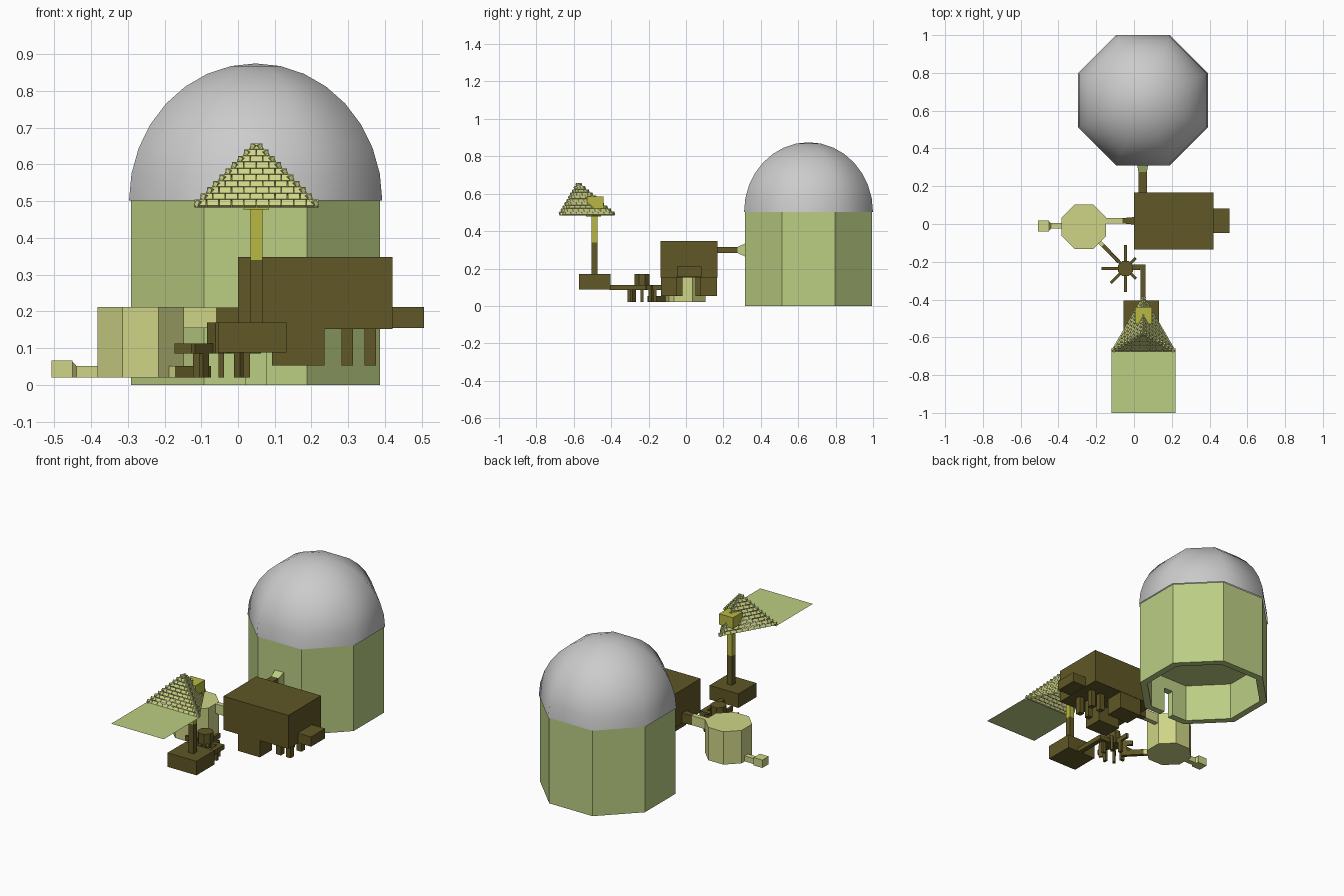
import bpy, bmesh, math
from mathutils import Matrix, Vector

if "Cube" in bpy.data.objects:
    bpy.data.objects.remove(bpy.data.objects["Cube"])


def mat(name, col):
    m = bpy.data.materials.new(name)
    m.diffuse_color = (*col, 1)
    m.use_nodes = True
    m.node_tree.nodes["Principled BSDF"].inputs["Base Color"].default_value = m.diffuse_color
    return m


GREEN = mat("green", (0.50, 0.62, 0.23))
LIME = mat("lime", (0.62, 0.66, 0.24))
BROWN = mat("brown", (0.115, 0.095, 0.019))
YELLOW = mat("yellow", (0.48, 0.48, 0.055))


def finish(name, bm, m=None):
    bmesh.ops.recalc_face_normals(bm, faces=bm.faces)
    me = bpy.data.meshes.new(name)
    bm.to_mesh(me)
    bm.free()
    ob = bpy.data.objects.new(name, me)
    bpy.context.collection.objects.link(ob)
    if m:
        me.materials.append(m)
    return ob


def box(name, x, y, z, m):
    bm = bmesh.new()
    c = Vector((sum(x) / 2, sum(y) / 2, sum(z) / 2))
    s = (x[1] - x[0], y[1] - y[0], z[1] - z[0])
    bmesh.ops.create_cube(bm, size=1, matrix=Matrix.Translation(c) @ Matrix.Diagonal((*s, 1)))
    return finish(name, bm, m)


def prism(name, cx, cy, apothem, z, m):
    """Eight-sided drum with flats facing the axes."""
    bm = bmesh.new()
    r = apothem / math.cos(math.pi / 8)
    ring = []
    for i in range(8):
        a = (i + 0.5) * math.pi / 4
        ring.append(bm.verts.new((cx + r * math.cos(a), cy + r * math.sin(a), z[0])))
    f = bm.faces.new(ring)
    top = bmesh.ops.extrude_face_region(bm, geom=[f])["geom"]
    vs = [v for v in top if isinstance(v, bmesh.types.BMVert)]
    bmesh.ops.translate(bm, verts=vs, vec=(0, 0, z[1] - z[0]))
    if f.is_valid and len(bm.faces) == 9:
        bm.faces.new(ring)
    return finish(name, bm, m)


def bar(name, p, q, w, z, m, w2=None, z2=None):
    """Level bar from p to q; the far end may flare to w2, z2."""
    bm = bmesh.new()
    p, q = Vector(p), Vector(q)
    n = Vector((-(q - p).y, (q - p).x)).normalized()
    rings = []
    for c, ww, zz in ((p, w, z), (q, w2 or w, z2 or z)):
        a, b = c + n * ww / 2, c - n * ww / 2
        rings.append([bm.verts.new((*k, h)) for k, h in
                      ((a, zz[0]), (b, zz[0]), (b, zz[1]), (a, zz[1]))])
    r0, r1 = rings
    bm.faces.new(r0)
    bm.faces.new(r1)
    for i in range(4):
        j = (i + 1) % 4
        bm.faces.new((r0[i], r0[j], r1[j], r1[i]))
    return finish(name, bm, m)


# Silo: open underneath, with a doorway in the front wall
silo = prism("silo_wall", 0.048, 0.655, 0.339, (0, 0.502), GREEN)
cuts = [prism("silo_cutter", 0.048, 0.655, 0.30, (-0.1, 0.22), GREEN),
        box("door_cutter", (0.02, 0.078), (0.25, 0.45), (-0.1, 0.15), GREEN)]
bpy.context.view_layer.objects.active = silo
for c in cuts:
    c.hide_render = True
    b = silo.modifiers.new("cut", "BOOLEAN")
    b.operation, b.object, b.solver = "DIFFERENCE", c, "EXACT"
    bpy.ops.object.modifier_apply(modifier=b.name)
    bpy.data.objects.remove(c)

# Smooth grey dome: upper half of an eight-sided sphere
bm = bmesh.new()
bmesh.ops.create_uvsphere(bm, u_segments=8, v_segments=16, radius=0.373,
                          matrix=Matrix.Translation((0.048, 0.655, 0.502)) @ Matrix.Rotation(math.pi / 8, 4, "Z"))
bmesh.ops.delete(bm, geom=[v for v in bm.verts if v.co.z < 0.5], context="VERTS")
dome = finish("silo_dome", bm)
for poly in dome.data.polygons:
    poly.use_smooth = True

# Main building with hanging blocks and pillars
box("building", (0, 0.42), (-0.135, 0.168), (0.152, 0.348), BROWN)
box("side_annex", (0.42, 0.506), (-0.048, 0.082), (0.155, 0.212), BROWN)
box("front_under_block", (0.093, 0.235), (-0.133, -0.02), (0.053, 0.153), BROWN)
box("back_under_block", (0.093, 0.235), (0.055, 0.166), (0.053, 0.153), BROWN)
for i, x in enumerate((0.282, 0.344)):
    for j, y in enumerate((-0.05, 0.05)):
        box(f"pillar_{i}{j}", (x, x + 0.031), (y, y + 0.031), (0.053, 0.153), BROWN)

# Link from building to silo
bar("silo_link", (0.046, 0.168), (0.046, 0.275), 0.045, (0.283, 0.315), BROWN)
bar("silo_link_flare", (0.046, 0.275), (0.046, 0.32), 0.045, (0.283, 0.315), GREEN, 0.06, (0.262, 0.336))

# Side drum, its link to the building and its outlet
prism("drum", -0.265, -0.015, 0.118, (0.02, 0.212), LIME)
bar("drum_link", (-0.155, 0.017), (-0.06, 0.017), 0.028, (0.155, 0.211), LIME)
bar("drum_link_end", (-0.06, 0.017), (0.002, 0.017), 0.028, (0.155, 0.211), BROWN, 0.04)
bar("outlet_pipe", (-0.38, -0.01), (-0.445, -0.01), 0.03, (0.02, 0.052), LIME)
bar("outlet_flare", (-0.44, -0.01), (-0.452, -0.01), 0.03, (0.02, 0.052), LIME, 0.055, (0.02, 0.065))
box("outlet_box", (-0.507, -0.45), (-0.039, 0.019), (0.02, 0.066), LIME)

# Rotary hub with spokes and short legs
hub = Vector((-0.045, -0.235))
prism("hub", hub.x, hub.y, 0.04, (0.086, 0.17), BROWN)
for i, length in enumerate((0.07, 0.075, 0.125, 0.11, 0.128, 0.11, 0.125, 0.075)):
    d = Vector((math.cos(i * math.pi / 4), math.sin(i * math.pi / 4)))
    bar(f"spoke_{i}", hub, hub + d * length, 0.015, (0.086, 0.113), BROWN)
    bar(f"leg_{i}", hub + d * 0.055, hub + d * 0.078, 0.015, (0.02, 0.09), BROWN)
bar("drum_pipe", (-0.08, -0.2), (-0.165, -0.113), 0.02, (0.02, 0.052), BROWN)
bar("drum_pipe_end", (-0.165, -0.113), (-0.2, -0.08), 0.02, (0.02, 0.052), LIME)
box("feed_arm", (-0.02, 0.062), (-0.24, -0.215), (0.086, 0.113), BROWN)
box("feed_arm_bend", (0.034, 0.062), (-0.41, -0.215), (0.086, 0.113), BROWN)

# Mast on its base
box("mast_base", (-0.055, 0.132), (-0.572, -0.405), (0.088, 0.17), BROWN)
box("mast_lower", (0.034, 0.066), (-0.505, -0.473), (0.168, 0.34), BROWN)
box("mast_upper", (0.034, 0.066), (-0.505, -0.473), (0.34, 0.49), YELLOW)
box("mast_head_plate", (0.015, 0.085), (-0.535, -0.455), (0.478, 0.525), YELLOW)
box("mast_head", (0.005, 0.095), (-0.53, -0.44), (0.522, 0.585), YELLOW)

# Brick roof: three triangular brick faces around the mast head
ROWS = 10
RISE, RUN = 0.17, 0.095
tilt = math.atan2(RUN, RISE)
slope = math.hypot(RISE, RUN)
for k in range(3):
    bm = bmesh.new()
    place = (Matrix.Translation((0.05, -0.575, 0.485)) @ Matrix.Rotation(k * 2 * math.pi / 3, 4, "Z")
             @ Matrix.Translation((0, -RUN, 0)) @ Matrix.Rotation(-tilt, 4, "X"))
    for r in range(ROWS):
        n = ROWS - r
        for c in range(n):
            at = Vector(((c - (n - 1) / 2) * 0.034, 0, (r + 0.5) * slope / ROWS))
            bmesh.ops.create_cube(bm, size=1, matrix=place @ Matrix.Translation(at)
                                  @ Matrix.Diagonal((0.032, 0.012, 0.0175, 1)))
    finish(f"roof_bricks_{k}", bm, LIME)

# Flat awning sheet in front of the roof
bm = bmesh.new()
bmesh.ops.create_grid(bm, x_segments=1, y_segments=1, size=0.17,
                      matrix=Matrix.Translation((0.05, -0.83, 0.486)))
finish("awning_sheet", bm, GREEN)
